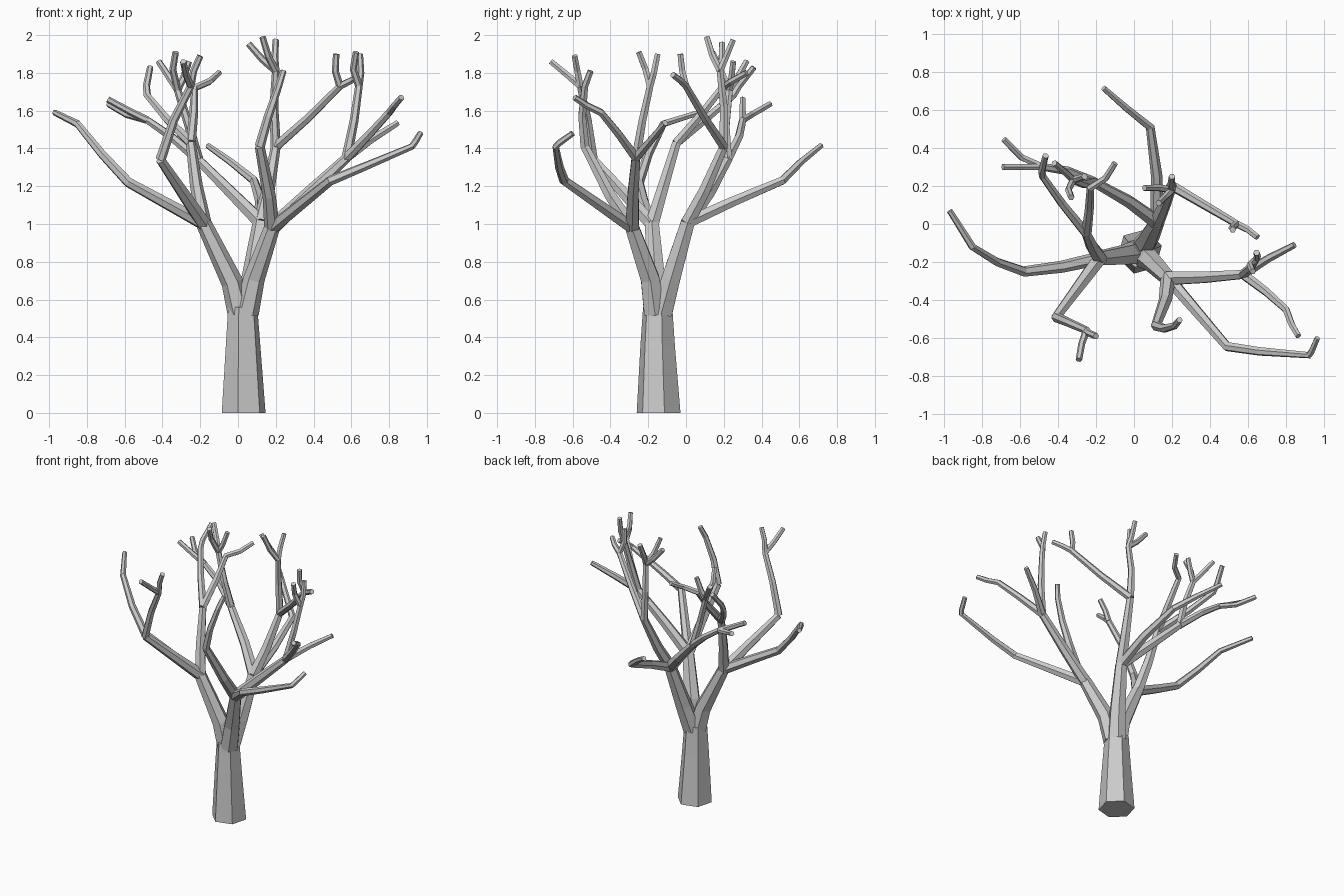
import bpy, bmesh, math
from mathutils import Vector

SIDES = 6


def limb(name, points, r0, r1, turn=0.0, flat=False):
    """Tapered six-sided tube along a path, with capped ends."""
    pts = [Vector(p) for p in points]
    run = [0.0]
    for a, b in zip(pts, pts[1:]):
        run.append(run[-1] + (b - a).length)
    bm = bmesh.new()
    rings = []
    u = Vector((1, 0, 0))
    for i, p in enumerate(pts):
        t = Vector((0, 0, 0))
        if i > 0:
            t += (p - pts[i - 1]).normalized()
        if i < len(pts) - 1:
            t += (pts[i + 1] - p).normalized()
        t = Vector((0, 0, 1)) if flat else t.normalized()
        u = (u - t * u.dot(t)).normalized()
        v = t.cross(u)
        r = r0 + (r1 - r0) * run[i] / run[-1]
        ring = []
        for k in range(SIDES):
            a = turn + 2 * math.pi * k / SIDES
            ring.append(bm.verts.new(p + (u * math.cos(a) + v * math.sin(a)) * r))
        rings.append(ring)
    for a, b in zip(rings, rings[1:]):
        for k in range(SIDES):
            n = (k + 1) % SIDES
            bm.faces.new((a[k], a[n], b[n], b[k]))
    bm.faces.new(rings[0][::-1])
    bm.faces.new(rings[-1])
    mesh = bpy.data.meshes.new(name)
    bm.to_mesh(mesh)
    bm.free()
    obj = bpy.data.objects.new(name, mesh)
    bpy.context.collection.objects.link(obj)


def group(name, paths, r0, r1):
    for i, path in enumerate(paths):
        limb(f"{name}_{i + 1}", path, r0, r1)


# trunk
limb("trunk", [(.03, -.145, 0), (.027, -.15, .35), (.025, -.15, .56)],
     .12, .08, math.radians(15), True)

# three main limbs, ending in forks A (left), B (front right), C (back)
A, B, C = (-.18, -.18, 1.0), (.18, -.285, .98), (.12, .01, 1.01)
limb("main_limb_left", [(.01, -.15, .53), (-.03, -.16, .69), A], .066, .042)
limb("main_limb_right", [(.045, -.165, .53), (.085, -.19, .71), B], .066, .042)
limb("main_limb_back", [(.04, -.13, .53), (.075, -.08, .71), C], .066, .042)

# secondary forks
A2, A3 = (-.41, -.49, 1.34), (-.25, -.05, 1.43)
B2, B3 = (.575, -.265, 1.35), (.115, -.535, 1.41)
C2, C3 = (-.21, .22, 1.34), (.2, .2, 1.41)
group("branch", [
    [A, A2], [A, (-.22, -.12, 1.2), A3],
    [B, (.37, -.28, 1.16), B2], [B, (.165, -.4, 1.15), B3],
    [C, (-.03, .12, 1.16), C2], [C, (.16, .1, 1.18), C3],
], .041, .026)

# long outer branches
group("outer_branch", [
    [A, (-.38, -.225, 1.11), (-.58, -.25, 1.22), (-.72, -.2, 1.37),
     (-.85, -.12, 1.53), (-.97, .07, 1.59)],
    [B, (.49, -.645, 1.23), (.66, -.67, 1.3), (.92, -.69, 1.41), (.935, -.67, 1.43),
     (.965, -.6, 1.48)],
    [C, (.12, .25, 1.12), (.085, .51, 1.23), (-.04, .61, 1.33), (-.16, .715, 1.415)],
], .036, .016)

# upper branches ending in twig forks
A2n, B2n = (-.25, -.56, 1.73), (.64, -.19, 1.73)
C2a, C2b = (-.32, .23, 1.71), (-.48, .3, 1.55)
C3a, C3b = (.2, .18, 1.81), (.54, .0, 1.73)
group("upper_branch", [
    [A2, (-.34, -.52, 1.55), A2n],
    [B2, (.615, -.23, 1.55), B2n],
    [C2, (-.26, .21, 1.52), C2a],
    [C2, (-.35, .28, 1.46), C2b],
    [C3, (.19, .2, 1.62), C3a],
    [C3, (.37, .1, 1.56), C3b],
], .027, .02)

# single upper branches with a bent tip
group("bent_branch", [
    [A3, (-.235, .08, 1.58), (-.23, .19, 1.72), (-.15, .24, 1.755), (-.1, .32, 1.8)],
    [A3, (-.38, .11, 1.56), (-.48, .25, 1.68), (-.485, .28, 1.73), (-.465, .36, 1.83)],
    [B2, (.7, -.36, 1.48), (.8, -.45, 1.59), (.83, -.53, 1.63), (.865, -.59, 1.67)],
    [B2, (.71, -.18, 1.45), (.845, -.11, 1.535)],
    [B3, (.16, -.55, 1.57), (.215, -.535, 1.73), (.24, -.505, 1.81)],
], .027, .017)

# twigs
group("twig", [
    [A2n, (-.235, -.575, 1.81), (-.2, -.59, 1.89)],
    [A2n, (-.275, -.63, 1.79), (-.29, -.715, 1.86)],
    [B2n, (.65, -.17, 1.8), (.645, -.15, 1.9)],
    [B2n, (.61, -.215, 1.82), (.625, -.25, 1.91)],
    [C2a, (-.345, .18, 1.82), (-.33, .14, 1.91)],
    [C2a, (-.36, .27, 1.77), (-.42, .32, 1.86)],
    [C2a, (-.29, .24, 1.77), (-.26, .25, 1.86)],
    [C2b, (-.58, .3, 1.6), (-.69, .3, 1.66)],
    [C2b, (-.59, .35, 1.58), (-.685, .445, 1.635)],
    [C3a, (.13, .19, 1.87), (.055, .19, 1.955)],
    [C3a, (.16, .14, 1.89), (.13, .11, 1.99)],
    [C3a, (.195, .21, 1.88), (.2, .25, 1.975)],
    [C3b, (.6, -.03, 1.76), (.65, -.07, 1.79)],
    [C3b, (.515, -.02, 1.81), (.52, -.03, 1.9)],
], .02, .017)
